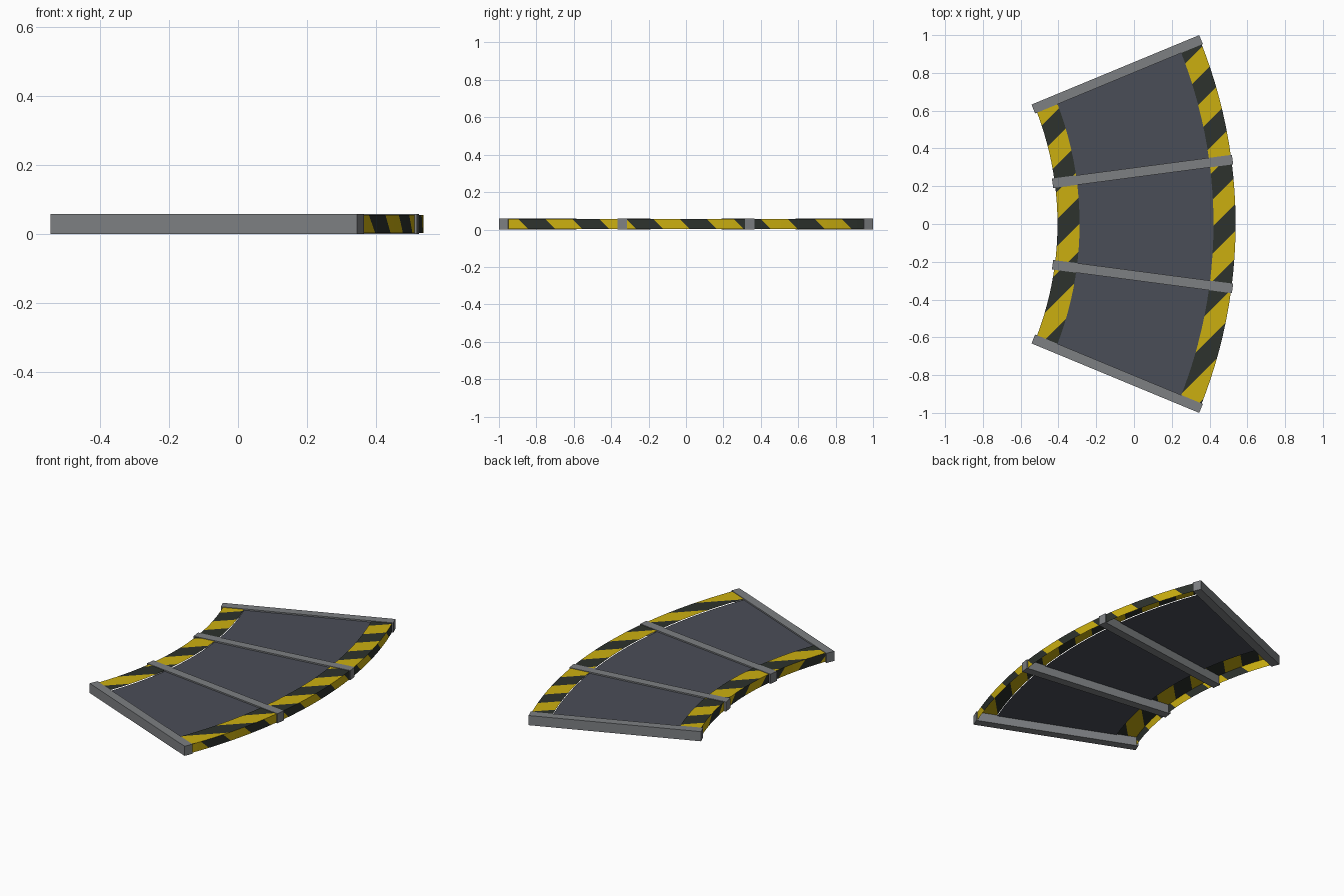
import bpy, bmesh
from math import sin, cos, radians, floor
from mathutils import Matrix, Vector

cube = bpy.data.objects.get("Cube")
if cube:
    bpy.data.objects.remove(cube, do_unlink=True)

CX = -2.069                       # arc centre on the x axis
R_IN, R_OUT = 1.664, 2.607        # kerb walls
KERB = 0.117                      # kerb width
BEAM_IN, BEAM_OUT = 1.652, 2.613  # crossbeam ends
BEAM_W, BEAM_H = 0.051, 0.058
Z_LOW, Z_DECK, Z_KERB = 0.003, 0.05, 0.055
HALF, STEPS = 22.4, 24            # half sweep in degrees, arc segments
PERIOD = 0.288                    # hazard stripe spacing
TOP_PHASE, WALL_PHASE = -1.15, -0.84


def material(name, rgb):
    m = bpy.data.materials.new(name)
    m.use_nodes = True
    m.diffuse_color = (*rgb, 1)
    bsdf = m.node_tree.nodes["Principled BSDF"]
    bsdf.inputs["Base Color"].default_value = (*rgb, 1)
    bsdf.inputs["Roughness"].default_value = 0.8
    return m


YELLOW = material("hazard_yellow", (0.6, 0.43, 0.005))
BLACK = material("hazard_black", (0.026, 0.032, 0.026))
STEEL = material("beam_grey", (0.205, 0.215, 0.225))
DECK = material("deck_slate", (0.068, 0.075, 0.097))


def finish(name, bm, mats):
    mesh = bpy.data.meshes.new(name)
    bm.to_mesh(mesh)
    bm.free()
    for m in mats:
        mesh.materials.append(m)
    ob = bpy.data.objects.new(name, mesh)
    bpy.context.collection.objects.link(ob)
    return ob


def sweep(profile):
    """Sweep an open (radius, z) profile around the arc."""
    bm = bmesh.new()
    rows = []
    for i in range(STEPS + 1):
        a = radians(-HALF + 2 * HALF * i / STEPS)
        rows.append([bm.verts.new((CX + r * cos(a), r * sin(a), z)) for r, z in profile])
    for p, q in zip(rows, rows[1:]):
        for j in range(len(profile) - 1):
            bm.faces.new((p[j], p[j + 1], q[j + 1], q[j]))
    bm.normal_update()
    return bm


def stripe(bm, is_top):
    """Cut diagonal stripes into the top or the wall faces and colour them."""
    axis, phase = (Vector((-1, 1, 0)), TOP_PHASE) if is_top else (Vector((0, 1, 1)), WALL_PHASE)

    def chosen():
        return [f for f in bm.faces if (abs(f.normal.z) > 0.5) == is_top]

    for k in range(-4, 20):
        d = phase + k * PERIOD / 2
        faces = chosen()
        geom = faces + list({e for f in faces for e in f.edges}) + list({v for f in faces for v in f.verts})
        bmesh.ops.bisect_plane(bm, geom=geom, dist=1e-6, plane_co=axis * (d / axis.length_squared),
                               plane_no=axis)
        bm.normal_update()
    for f in chosen():
        t = (f.calc_center_median().dot(axis) - phase) / PERIOD
        f.material_index = 1 if t - floor(t) < 0.5 else 0


# Deck plate between the kerbs
finish("deck", sweep([(R_IN + KERB, Z_DECK), (R_OUT - KERB, Z_DECK)]), [DECK])

# Striped kerbs: a flat top with a wall on the rim, open underneath
kerbs = {
    "inner_kerb": [(R_IN, Z_LOW), (R_IN, Z_KERB), (R_IN + KERB, Z_KERB)],
    "outer_kerb": [(R_OUT - KERB, Z_KERB), (R_OUT, Z_KERB), (R_OUT, Z_LOW)],
}
for name, profile in kerbs.items():
    bm = sweep(profile)
    stripe(bm, True)
    stripe(bm, False)
    finish(name, bm, [YELLOW, BLACK])

# Radial crossbeams: the end ones sit just inside the sweep limits
beams = [("front_end_beam", -22.5, 0.5), ("front_middle_beam", -7.5, 0),
         ("back_middle_beam", 7.5, 0), ("back_end_beam", 22.5, -0.5)]
for name, angle, shift in beams:
    bm = bmesh.new()
    bmesh.ops.create_cube(bm, size=1)
    place = (Matrix.Translation((CX, 0, 0)) @ Matrix.Rotation(radians(angle), 4, "Z")
             @ Matrix.Translation(((BEAM_IN + BEAM_OUT) / 2, shift * BEAM_W, BEAM_H / 2))
             @ Matrix.Diagonal((BEAM_OUT - BEAM_IN, BEAM_W, BEAM_H, 1)))
    bm.transform(place)
    finish(name, bm, [STEEL])
